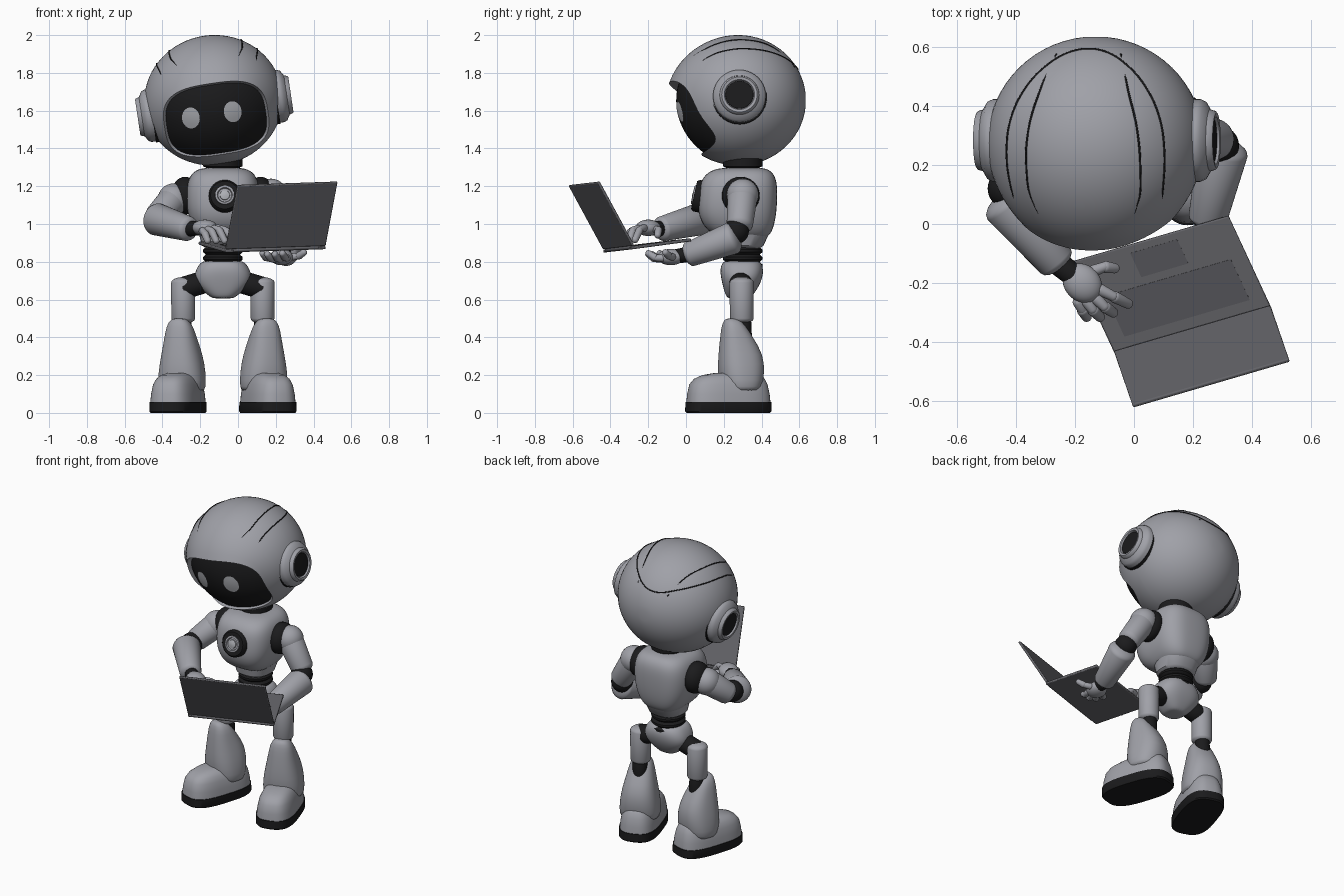
import bpy, bmesh, math
from mathutils import Vector as V, Matrix as M

if "Cube" in bpy.data.objects:
    bpy.data.objects.remove(bpy.data.objects["Cube"])

def mat(name, r, g, b):
    m = bpy.data.materials.new(name)
    m.diffuse_color = (r, g, b, 1)
    m.use_nodes = True
    m.node_tree.nodes["Principled BSDF"].inputs["Base Color"].default_value = m.diffuse_color
    return m

BODY = mat("body grey", .35, .355, .39)
DARK = mat("black rubber", .011, .011, .012)
LAP = mat("laptop grey", .125, .125, .138)
KEYS = mat("keyboard grey", .095, .095, .105)
EYE = mat("eye grey", .42, .43, .46)

def finish(name, bm, mats, angle=40, sub=0, bevel=0):
    bmesh.ops.recalc_face_normals(bm, faces=bm.faces)
    me = bpy.data.meshes.new(name)
    bm.to_mesh(me)
    bm.free()
    for m in mats:
        me.materials.append(m)
    me.shade_smooth()
    if not sub:
        me.set_sharp_from_angle(angle=math.radians(angle))
    ob = bpy.data.objects.new(name, me)
    bpy.context.collection.objects.link(ob)
    if bevel:
        b = ob.modifiers.new("Bevel", 'BEVEL')
        b.width, b.segments = bevel, 2
    if sub:
        ob.modifiers.new("Subdivision", 'SUBSURF').levels = sub
        ob.modifiers["Subdivision"].render_levels = sub
    return ob

def sup(t, n):
    """Point on a unit superellipse."""
    c, s = math.cos(t), math.sin(t)
    return math.copysign(abs(c) ** (2 / n), c), math.copysign(abs(s) ** (2 / n), s)

def bridge(bm, rings, index=lambda k: 0):
    for k, (p, q) in enumerate(zip(rings, rings[1:])):
        for i in range(len(p)):
            j = (i + 1) % len(p)
            bm.faces.new((p[i], p[j], q[j], q[i])).material_index = index(k)

def loft(name, secs, mt, mx=M(), n=2, seg=32, sub=0, angle=40):
    """Sections (z, cx, cy, half width x, half width y) joined into a closed skin."""
    bm = bmesh.new()
    rings = []
    for z, cx, cy, a, b in secs:
        pts = [sup(2 * math.pi * i / seg, n) for i in range(seg)]
        rings.append([bm.verts.new(mx @ V((cx + a * p, cy + b * q, z))) for p, q in pts])
    bridge(bm, rings)
    bm.faces.new(rings[0])
    bm.faces.new(rings[-1])
    return finish(name, bm, [mt], angle, sub)

def along(p, d):
    return M.Translation(p) @ V(d).to_track_quat('Z', 'Y').to_matrix().to_4x4()

def lathe(name, prof, mt, mx):
    return loft(name, [(z, 0, 0, r, r) for r, z in prof], mt, mx, seg=40)

def limb(name, p, q, r0, r1, mt=BODY, cap=.5):
    """Rounded tube from p to q; cap sets how domed its ends are."""
    d = V(q) - V(p)
    prof = [(r0 * math.sin(a), -r0 * cap * math.cos(a)) for a in (.15, .5, .85, 1.2, 1.571)]
    prof += [(r1 * math.cos(a), d.length + r1 * cap * math.sin(a)) for a in (0, .37, .72, 1.07, 1.42)]
    return lathe(name, prof, mt, along(p, d))

def ball(name, c, r, mt, scale=(1, 1, 1), rot=0):
    bm = bmesh.new()
    mx = M.Translation(c) @ M.Rotation(rot, 4, 'Z') @ M.Diagonal((*scale, 1))
    bmesh.ops.create_uvsphere(bm, u_segments=32, v_segments=16, radius=r, matrix=mx)
    return finish(name, bm, [mt], 60)

# ---- Head: ellipsoid shell with a recessed visor opening
HA, HB, HC = .367, .36, .345
H = M.Translation((-.13, .275, 1.655)) @ M.Rotation(math.radians(-8.5), 4, 'Y')

def front_y(x, z):
    return -HB * math.sqrt(max(0, 1 - (x / HA) ** 2 - (z / HC) ** 2))

def visor_y(x, z):
    return front_y(x, z) + .033

bm = bmesh.new()
SEG = 72
ang = [2 * math.pi * i / SEG for i in range(SEG)]
rings = []
for k in range(1, 17):                      # back half
    th = k / 16 * math.pi / 2
    rings.append([V((HA * math.sin(th) * math.cos(t), HB * math.cos(th),
                     HC * math.sin(th) * math.sin(t))) for t in ang])
def opening(t, s=1.0):
    p, q = sup(t, 3)
    return .277 * p * s, -.1 + .19 * q * s
for k in range(1, 13):                      # front half, morphing to the opening
    f = (k / 12) ** 2
    ring = []
    for t in ang:
        ox, oz = opening(t)
        x = HA * math.cos(t) * (1 - f) + ox * f
        z = HC * math.sin(t) * (1 - f) + oz * f
        ring.append(V((x, front_y(x, z) - .018 * f * max(0, math.sin(t)), z)))
    rings.append(ring)
shell = len(rings)
for s in (.955, .85, .7, .5, .3, .1):       # visor
    ring = []
    for t in ang:
        x, z = opening(t, s)
        ring.append(V((x, visor_y(x, z), z)))
    rings.append(ring)
rings = [[bm.verts.new(H @ p) for p in r] for r in rings]
bridge(bm, rings, lambda k: 1 if k >= shell else 0)
bm.faces.new(rings[0])
bm.faces.new(rings[-1]).material_index = 1
finish("head_shell", bm, [BODY, DARK], 35)

# Eyes: thin oval plates following the visor
for side in (-1, 1):
    bm = bmesh.new()
    ex = -.02 + .112 * side
    vs = []
    for r in (1, .6, .2):
        pts = [(ex + .047 * r * math.cos(t), -.075 + .056 * r * math.sin(t)) for t in ang[::3]]
        vs.append([bm.verts.new(H @ V((x, visor_y(x, z) - .005, z))) for x, z in pts])
    bridge(bm, vs)
    bm.faces.new(vs[-1])
    finish("eye", bm, [EYE])

# Ears: stepped discs with dark centres
for side in (-1, 1):
    E = H @ M.Translation((0, .008, -.03)) @ M.Rotation(side * math.pi / 2, 4, 'Y')
    lathe("ear_gap", [(.146, .28), (.146, .333)], DARK, E)
    lathe("ear_disc", [(.14, .28), (.14, .355), (.132, .372), (.105, .388), (.1, .405),
                       (.094, .41), (.08, .408), (.075, .395), (.01, .394)], BODY, E)
    lathe("ear_centre", [(.075, .39), (.073, .4), (.01, .401)], DARK, E)

# Head seams: thin dark lines over the shell
def seam(name, plan):
    cu = bpy.data.curves.new(name, 'CURVE')
    cu.dimensions, cu.bevel_depth, cu.bevel_resolution, cu.resolution_u = '3D', .0035, 1, 8
    sp = cu.splines.new('BEZIER')
    sp.bezier_points.add(len(plan) - 1)
    for bp, (x, y) in zip(sp.bezier_points, plan):
        z = HC * math.sqrt(max(0, 1 - (x / HA) ** 2 - (y / HB) ** 2))
        bp.co = H @ V((x, y, z))
        bp.handle_left_type = bp.handle_right_type = 'AUTO'
    cu.materials.append(DARK)
    bpy.context.collection.objects.link(bpy.data.objects.new(name, cu))

def both(half):
    return half + [(-x, y) for x, y in half[-2::-1]]

seam("crown_seam", both([(.11, .3), (.15, .18), (.185, .05), (.195, -.08), (.18, -.2),
                         (.12, -.285), (0, -.315)]))
seam("rear_seam", both([(.235, -.245), (.26, -.15), (.27, -.03), (.255, .08), (.21, .18),
                        (.14, .26), (.06, .308), (0, .318)]))

# ---- Neck, torso, waist, pelvis
CX = -.08
lathe("neck", [(.1, 1.26), (.1, 1.285), (.09, 1.29), (.09, 1.3), (.105, 1.305), (.105, 1.38)],
      DARK, M.Translation((CX, .3, 0)))
loft("torso", [(.925, CX, .31, .09, .1), (.935, CX, .3, .12, .14), (.98, CX, .28, .16, .185),
               (1.06, CX, .27, .19, .21), (1.16, CX, .275, .197, .21), (1.24, CX, .28, .185, .2),
               (1.285, CX, .29, .15, .16), (1.3, CX, .3, .09, .1)], BODY, n=3, sub=2)
loft("torso_skirt", [(.87, CX, .3, .085, .09), (.885, CX, .3, .11, .11), (.96, CX, .31, .13, .135)],
     BODY, n=2.5)
lathe("waist", [(.105 if i % 3 else .09, .76 + .013 * i) for i in range(12)], DARK,
      M.Translation((CX, .3, 0)))
loft("pelvis", [(.605, CX, .28, .05, .05), (.615, CX, .28, .07, .07), (.69, CX, .295, .16, .105),
                (.76, CX, .295, .145, .118), (.8, CX, .295, .115, .1), (.805, CX, .295, .09, .08)],
     BODY, n=2.6, sub=2)

# Chest lamp: dark bezel with a light ring and centre
C = along((CX + .01, .07, 1.147), (0, -1, .22))
lathe("chest_bezel", [(.085, -.04), (.085, .015), (.075, .028), (.055, .028), (.01, .02)], DARK, C)
lathe("chest_ring", [(.052, .02), (.05, .034), (.04, .036), (.036, .026), (.01, .026)], BODY, C)
lathe("chest_lamp", [(.028, .02), (.025, .033), (.008, .038)], EYE, C)

# ---- Legs, toes turned outward
for s in (-1, 1):
    x = CX + s * .21
    limb("hip_joint", (CX + s * .11, .29, .69), (x, .29, .66), .06, .06, DARK)
    limb("thigh", (x, .295, .5), (x, .295, .69), .063, .064, cap=.45)
    limb("knee_joint", (x, .305, .38), (x, .3, .49), .045, .045, DARK)
    L = M.Translation((x, .31, 0)) @ M.Rotation(s * math.radians(18), 4, 'Z')
    loft("shin", [(.11, 0, -.02, .115, .09), (.13, 0, -.02, .125, .105), (.21, 0, -.02, .124, .122),
                  (.31, 0, -.02, .105, .118), (.4, 0, -.045, .083, .085), (.46, 0, -.06, .07, .062),
                  (.495, 0, -.07, .045, .04), (.5, 0, -.07, .02, .02)], BODY, L, n=2.4, sub=1)
    loft("sole", [(0, 0, -.09, .12, .222), (.008, 0, -.09, .125, .23), (.058, 0, -.09, .124, .229)],
         DARK, L, n=2.9, seg=48)
    loft("foot", [(.058, 0, -.09, .12, .224), (.1, 0, -.09, .116, .22), (.15, 0, -.09, .106, .209),
                  (.18, 0, -.085, .092, .19), (.2, 0, -.07, .075, .16), (.212, 0, -.05, .05, .11)],
         BODY, L, n=2.9, seg=48, angle=50)

# ---- Arms: shoulder, elbow, wrist, then palm and finger tips (chains of points)
def arm(sh, up, el, fore, wrist, palm, rot, fingers):
    ball("shoulder_joint", sh, .1, DARK, (.75, 1, 1))
    ball("shoulder_cap", up, .085, BODY)
    limb("upper_arm", up, el, .08, .07, cap=.6)
    ball("elbow_joint", V(el).lerp(V(fore), .5), .068, DARK)
    limb("forearm", fore, wrist, .086, .066, cap=.45)
    limb("wrist_joint", wrist, palm, .042, .036, DARK)
    ball("palm", palm, .072, BODY, (1, .85, .6), rot)
    for chain in fingers:
        limb("finger_joint", chain[0], chain[1], .015, .015, DARK)
        for a, b in zip(chain, chain[1:]):
            a, b = V(a), V(b)
            limb("finger", a.lerp(b, .12), b, .02, .017, cap=.9)

arm((-.28, .29, 1.15), (-.34, .265, 1.13), (-.425, .17, 1.04), (-.43, .07, 1.025),
    (-.265, -.125, .975), (-.175, -.2, .98), -.8,
    [[(-.14, -.16, .97), (-.1, -.145, .97), (-.065, -.15, .94)],
     [(-.12, -.22, .98), (-.07, -.245, .97), (-.02, -.27, .915)],
     [(-.13, -.25, .975), (-.1, -.28, .97), (-.07, -.3, .91)],
     [(-.16, -.26, .97), (-.14, -.29, .965), (-.115, -.315, .91)],
     [(-.19, -.26, .965), (-.175, -.29, .95), (-.16, -.315, .91)]])
arm((.12, .29, 1.15), (.175, .3, 1.155), (.275, .285, 1.0), (.3, .245, .925),
    (.25, .02, .84), (.23, -.08, .825), 1.3,
    [[(.28, -.07, .825), (.32, -.09, .83), (.35, -.11, .85)],
     [(.26, -.12, .82), (.25, -.16, .82), (.235, -.2, .845)],
     [(.23, -.12, .815), (.21, -.165, .815), (.195, -.2, .84)],
     [(.2, -.11, .815), (.175, -.15, .815), (.155, -.18, .84)],
     [(.18, -.08, .82), (.15, -.11, .82), (.13, -.14, .845)]])

# ---- Open laptop
def slab(name, o, u, v, t, mt, u0=0, u1=1, v0=0, v1=1, lift=0, bevel=0):
    n = u.cross(v).normalized()
    bm = bmesh.new()
    lo, hi = ([bm.verts.new(o + u * a + v * b + n * h)
               for a, b in ((u0, v0), (u1, v0), (u1, v1), (u0, v1))] for h in (lift - t, lift))
    bridge(bm, [lo, hi])
    bm.faces.new(lo)
    bm.faces.new(hi)
    finish(name, bm, [mt], 30, bevel=bevel)

A = V((-.065, -.44, .865))
U = V((.53, .155, .018))
BASE, LID = V((-.145, .312, .042)), V((.063, -.183, .337))
slab("laptop_base", A, U, BASE, .017, LAP, bevel=.005)
slab("laptop_lid", A, U, LID, .014, LAP, bevel=.005)
slab("keyboard", A, U, BASE, .004, KEYS, .1, .9, .14, .58, .003)
slab("touchpad", A, U, BASE, .004, KEYS, .35, .65, .66, .92, .002)
hinge = A + V((0, .006, -.006))
limb("laptop_hinge", hinge + U * .08, hinge + U * .92, .009, .009, LAP)
